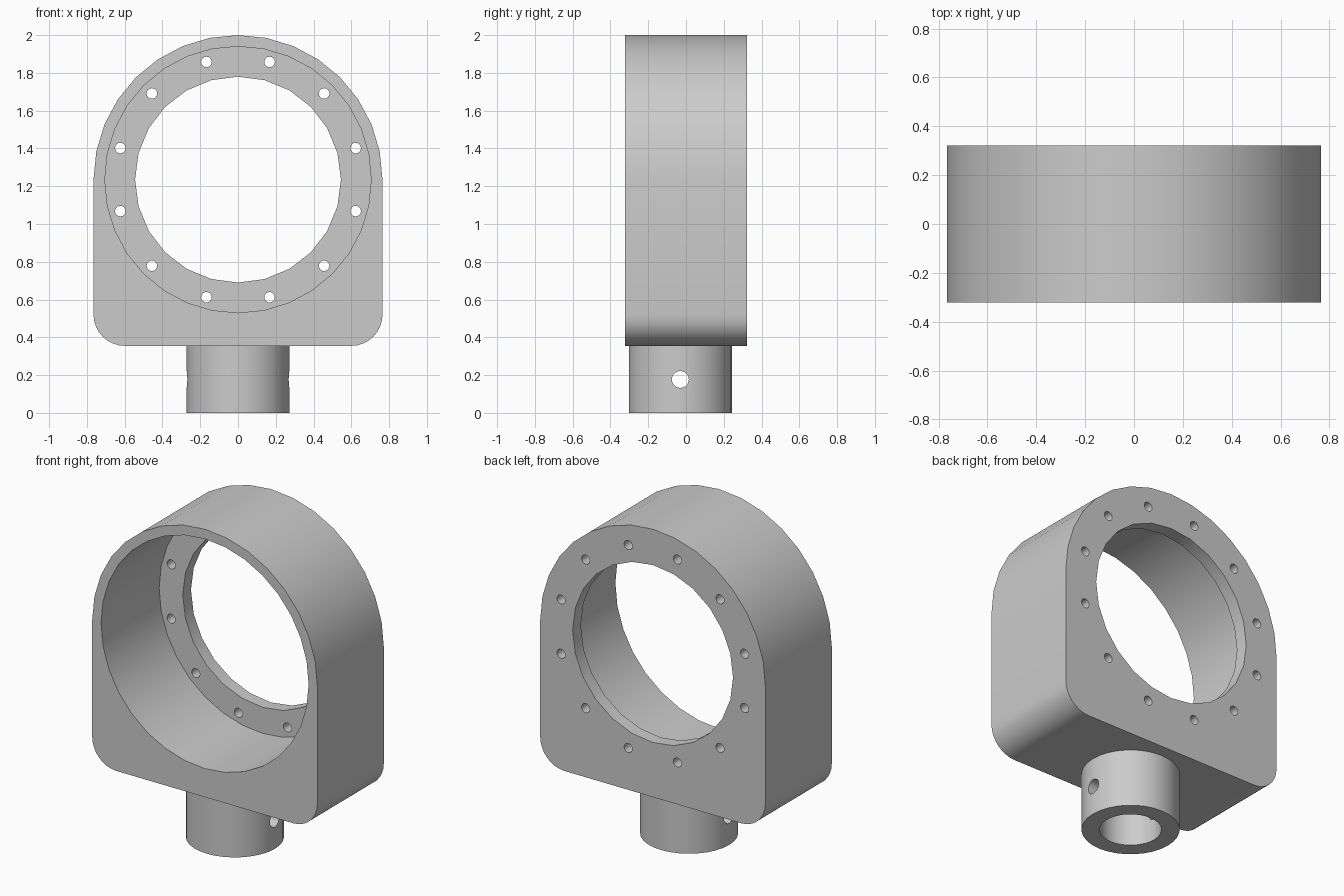
import bpy, bmesh
from math import pi, sin, cos, radians
from mathutils import Matrix

cube = bpy.data.objects.get("Cube")
if cube:
    bpy.data.objects.remove(cube, do_unlink=True)

grey = bpy.data.materials.new("machined grey")
grey.use_nodes = True
colour = (0.6, 0.6, 0.6, 1)
grey.diffuse_color = colour
grey.node_tree.nodes["Principled BSDF"].inputs["Base Color"].default_value = colour

CENTRE_Z, RADIUS = 1.235, 0.765
FRONT, BACK = -0.322, 0.322
BASE_Z, STEM_Y = 0.355, -0.03


def make_object(name, bm):
    bmesh.ops.recalc_face_normals(bm, faces=bm.faces)
    mesh = bpy.data.meshes.new(name)
    bm.to_mesh(mesh)
    bm.free()
    mesh.materials.append(grey)
    obj = bpy.data.objects.new(name, mesh)
    bpy.context.collection.objects.link(obj)
    return obj


def add_cylinder(bm, radius, length, centre, axis, sides):
    turn = {"X": Matrix.Rotation(pi / 2, 4, "Y"),
            "Y": Matrix.Rotation(pi / 2, 4, "X"),
            "Z": Matrix.Identity(4)}[axis]
    bmesh.ops.create_cone(bm, cap_ends=True, segments=sides, radius1=radius,
                          radius2=radius, depth=length,
                          matrix=Matrix.Translation(centre) @ turn)


def cylinder(name, *args):
    bm = bmesh.new()
    add_cylinder(bm, *args)
    return make_object(name, bm)


def arc(cx, cz, r, start, end, steps):
    angles = [radians(start + (end - start) * i / steps) for i in range(steps + 1)]
    return [(cx + r * cos(a), cz + r * sin(a)) for a in angles]


def cut(target, cutters):
    for c in cutters:
        mod = target.modifiers.new("cut", "BOOLEAN")
        mod.operation, mod.solver, mod.object = "DIFFERENCE", "EXACT", c
    bpy.context.view_layer.objects.active = target
    for mod in list(target.modifiers):
        bpy.ops.object.modifier_apply(modifier=mod.name)
    for c in cutters:
        bpy.data.objects.remove(c, do_unlink=True)


# Housing: arched plate with rounded lower corners
corner = 0.165
cx, cz = RADIUS - corner, BASE_Z + corner
outline = (arc(0, CENTRE_Z, RADIUS, 0, 180, 16)
           + arc(-cx, cz, corner, 180, 270, 8)
           + arc(cx, cz, corner, 270, 360, 8))
bm = bmesh.new()
face = bm.faces.new([bm.verts.new((x, FRONT, z)) for x, z in outline])
new = bmesh.ops.extrude_face_region(bm, geom=[face])["geom"]
bmesh.ops.translate(bm, vec=(0, BACK - FRONT, 0),
                    verts=[v for v in new if isinstance(v, bmesh.types.BMVert)])
housing = make_object("housing", bm)

# Wide front recess, leaving a thin flange at the back
lip = 0.08
depth = BACK - lip - FRONT
recess = cylinder("recess_cutter", 0.705, depth + 0.2,
                  (0, FRONT + depth / 2 - 0.1, CENTRE_Z), "Y", 32)
opening = cylinder("opening_cutter", 0.545, 2, (0, 0, CENTRE_Z), "Y", 24)

# Twelve bolt holes through the flange
bm = bmesh.new()
for i in range(12):
    a = radians(15 + 30 * i)
    add_cylinder(bm, 0.028, 0.3, (0.645 * cos(a), BACK, CENTRE_Z + 0.645 * sin(a)), "Y", 16)
bolts = make_object("bolt_cutter", bm)
cut(housing, [recess, opening, bolts])

# Hollow stem with a cross pin hole
stem = cylinder("stem", 0.273, BASE_Z, (0, STEM_Y, BASE_Z / 2), "Z", 32)
bore = cylinder("bore_cutter", 0.172, 2, (0, STEM_Y, 0), "Z", 32)
pin = cylinder("pin_cutter", 0.045, 2, (0, STEM_Y, 0.177), "X", 20)
cut(stem, [bore, pin])

# Smooth round walls, crisp edges
bpy.ops.object.select_all(action="DESELECT")
for obj in (housing, stem):
    obj.select_set(True)
bpy.context.view_layer.objects.active = housing
bpy.ops.object.shade_smooth_by_angle(angle=radians(30))
